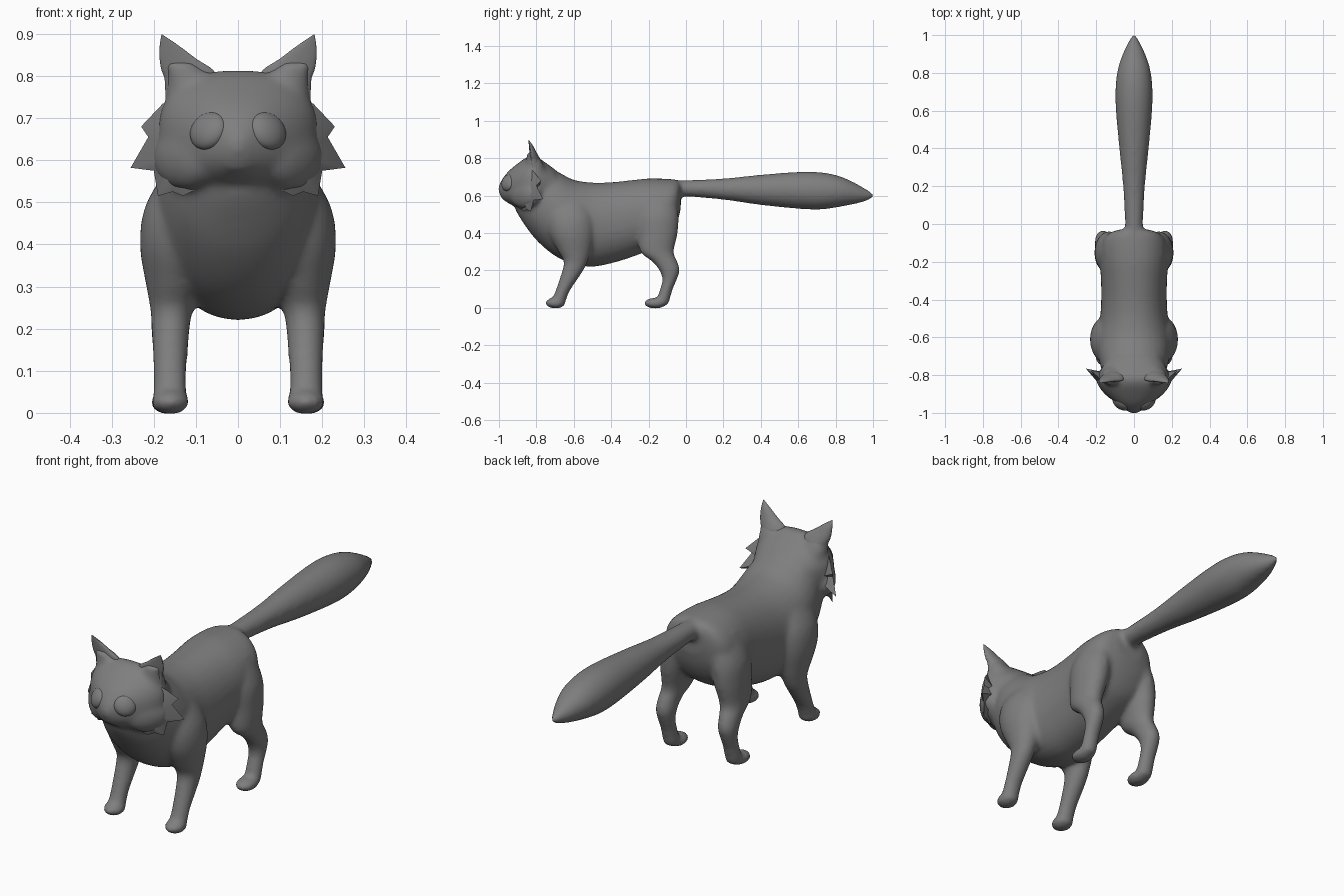
import bpy, bmesh, math
from mathutils import Vector, Matrix

if "Cube" in bpy.data.objects:
    bpy.data.objects.remove(bpy.data.objects["Cube"])

fur = bpy.data.materials.new("dark_grey")
fur.diffuse_color = (.21, .21, .21, 1)
fur.use_nodes = True
fur.node_tree.nodes["Principled BSDF"].inputs["Base Color"].default_value = fur.diffuse_color

def spline(rows, steps=5):
    """Catmull-Rom interpolation between rows of numbers."""
    out = []
    for i in range(len(rows) - 1):
        a, b, c, d = (rows[max(i - 1, 0)], rows[i], rows[i + 1], rows[min(i + 2, len(rows) - 1)])
        for k in range(steps):
            t = k / steps
            out.append([0.5 * (2*q + (r - p)*t + (2*p - 5*q + 4*r - s)*t*t + (3*q - p - 3*r + s)*t**3)
                        for p, q, r, s in zip(a, b, c, d)])
    return out + [list(rows[-1])]

def loft(bm, rings, n=32, power=1.0):
    """Skin rings given as (centre, u radius vector, v radius vector)."""
    loops = []
    for c, u, v in rings:
        loop = []
        for i in range(n):
            a = 2 * math.pi * i / n
            ca, sa = math.cos(a), math.sin(a)
            ca = math.copysign(abs(ca) ** power, ca)
            sa = math.copysign(abs(sa) ** power, sa)
            loop.append(bm.verts.new(c + u * ca + v * sa))
        loops.append(loop)
    for p, q in zip(loops, loops[1:]):
        for i in range(n):
            j = (i + 1) % n
            bm.faces.new((p[i], p[j], q[j], q[i]))
    bm.faces.new(loops[0][::-1])
    bm.faces.new(loops[-1])

def along_y(bm, rows, power=1.0):
    """Rows: y, top z, bottom z, half width."""
    loft(bm, [(Vector((0, y, (t + b) / 2)), Vector((max(w, .002), 0, 0)), Vector((0, 0, max(t - b, .004) / 2)))
              for y, t, b, w in spline(rows)], power=power)

def along_z(bm, rows, side):
    """Rows: z, x, y, x radius, y radius."""
    loft(bm, [(Vector((side * x, y, z)), Vector((rx, 0, 0)), Vector((0, ry, 0)))
              for z, x, y, rx, ry in spline(rows)])

def ball(bm, loc, size, rot=None):
    m = Matrix.Translation(loc) @ (rot or Matrix()) @ Matrix.Diagonal((*size, 1))
    bmesh.ops.create_uvsphere(bm, u_segments=28, v_segments=18, radius=1, matrix=m)

def finish(name, bm, angle=180):
    bmesh.ops.recalc_face_normals(bm, faces=bm.faces)
    me = bpy.data.meshes.new(name)
    bm.to_mesh(me)
    bm.free()
    me.materials.append(fur)
    ob = bpy.data.objects.new(name, me)
    bpy.context.collection.objects.link(ob)
    bpy.ops.object.select_all(action='DESELECT')
    ob.select_set(True)
    bpy.context.view_layer.objects.active = ob
    bpy.ops.object.shade_smooth_by_angle(angle=math.radians(angle))
    return ob

# Body: torso, head, legs and tail fused into one smooth skin
bm = bmesh.new()
along_y(bm, [(-.91, .62, .52, .05), (-.88, .70, .47, .10), (-.82, .75, .385, .15), (-.75, .755, .315, .178),
             (-.68, .725, .266, .193), (-.6, .685, .233, .195), (-.5, .67, .22, .18), (-.4, .672, .238, .174),
             (-.3, .682, .268, .175), (-.2, .692, .308, .18), (-.1, .69, .37, .172), (-.05, .685, .45, .135),
             (-.028, .67, .53, .07)], power=.94)
# Head
along_y(bm, [(-1.003, .65, .62, .014), (-.985, .685, .59, .045), (-.95, .73, .56, .095), (-.9, .772, .535, .148),
             (-.85, .806, .52, .182), (-.81, .814, .52, .19), (-.77, .79, .53, .175), (-.7, .74, .53, .14)],
        power=.85)
ball(bm, (0, -.956, .597), (.05, .034, .028))
# Tail
along_y(bm, [(-.1, .68, .59, .05), (0, .683, .595, .048), (.2, .692, .578, .058), (.4, .712, .55, .078),
             (.6, .727, .53, .096), (.72, .725, .526, .098), (.82, .705, .54, .086), (.9, .67, .555, .06),
             (.96, .637, .57, .032), (1.003, .612, .588, .008)])
for s in (-1, 1):
    # Cheek
    ball(bm, (s * .125, -.86, .607), (.105, .05, .078), Matrix.Rotation(s * math.radians(48), 4, 'Z'))
    # Ear root
    along_z(bm, [(.70, .115, -.80, .055, .055), (.76, .115, -.808, .057, .05), (.80, .118, -.817, .052, .036),
                 (.835, .142, -.826, .036, .022)], s)
    # Front leg with shoulder
    along_z(bm, [(.62, .09, -.63, .05, .10), (.5, .135, -.618, .082, .122), (.4, .145, -.61, .088, .122),
                 (.3, .152, -.595, .066, .087), (.25, .157, -.59, .052, .065), (.2, .16, -.605, .046, .057),
                 (.1, .161, -.655, .04, .04), (.05, .161, -.676, .04, .038), (.015, .161, -.685, .036, .038)], s)
    ball(bm, (s * .161, -.698, .026), (.047, .055, .03))
    # Hind leg with thigh
    along_z(bm, [(.62, .09, -.15, .06, .09), (.5, .125, -.15, .076, .11), (.4, .14, -.15, .069, .106),
                 (.3, .152, -.155, .056, .09), (.25, .16, -.115, .047, .069), (.2, .163, -.088, .044, .055),
                 (.15, .164, -.088, .039, .039), (.1, .164, -.105, .037, .035), (.05, .164, -.12, .038, .035),
                 (.015, .164, -.13, .036, .036)], s)
    ball(bm, (s * .163, -.165, .025), (.047, .061, .029))
body = finish("body", bm)
rem = body.modifiers.new("fuse", 'REMESH')
rem.mode = 'VOXEL'
rem.voxel_size = .01
rem.use_smooth_shade = True
smo = body.modifiers.new("soften", 'SMOOTH')
smo.factor = .5
smo.iterations = 14

for s, label in ((-1, "left"), (1, "right")):
    # Ear: pointed, flat at the front and round at the back
    bm = bmesh.new()
    rings = []
    for z, x0, x1, y, ry in spline([(.73, .06, .172, -.815, .05), (.79, .05, .174, -.82, .042),
                                    (.815, .06, .182, -.824, .034), (.84, .098, .186, -.829, .025),
                                    (.87, .138, .186, -.835, .015), (.898, .179, .182, -.842, .002)], 4):
        rings.append((Vector((s * (x0 + x1) / 2, y, z)), Vector(((x1 - x0) / 2, 0, 0)), Vector((0, ry, 0)), y))
    loft(bm, [r[:3] for r in rings], 24)
    for i, v in enumerate(bm.verts):
        y = rings[i // 24][3]
        if v.co.y < y:
            v.co.y = y + (v.co.y - y) * .35
    finish(label + "_ear", bm, 50)

    # Cheek ruff: jagged fur edge
    bm = bmesh.new()
    rim = [(.11, -.86, .74), (.178, -.82, .735), (.23, -.775, .68), (.213, -.80, .655), (.255, -.765, .582),
           (.2, -.815, .575), (.19, -.83, .515), (.155, -.85, .525), (.13, -.865, .515), (.08, -.89, .54)]
    edge = [bm.verts.new((s * x, y, z)) for x, y, z in rim]
    front = bm.verts.new((s * .13, -.912, .62))
    back = bm.verts.new((s * .13, -.79, .63))
    for i in range(len(edge)):
        a, b = edge[i], edge[(i + 1) % len(edge)]
        bm.faces.new((a, b, front))
        bm.faces.new((b, a, back))
    finish(label + "_cheek_ruff", bm, 60)

    # Eye
    bm = bmesh.new()
    rot = (Matrix.Rotation(s * math.radians(38), 4, 'Z') @ Matrix.Rotation(math.radians(-22), 4, 'X')
           @ Matrix.Rotation(s * math.radians(15), 4, 'Y'))
    ball(bm, (s * .07, -.948, .67), (.05, .028, .047), rot)
    finish(label + "_eye", bm)
